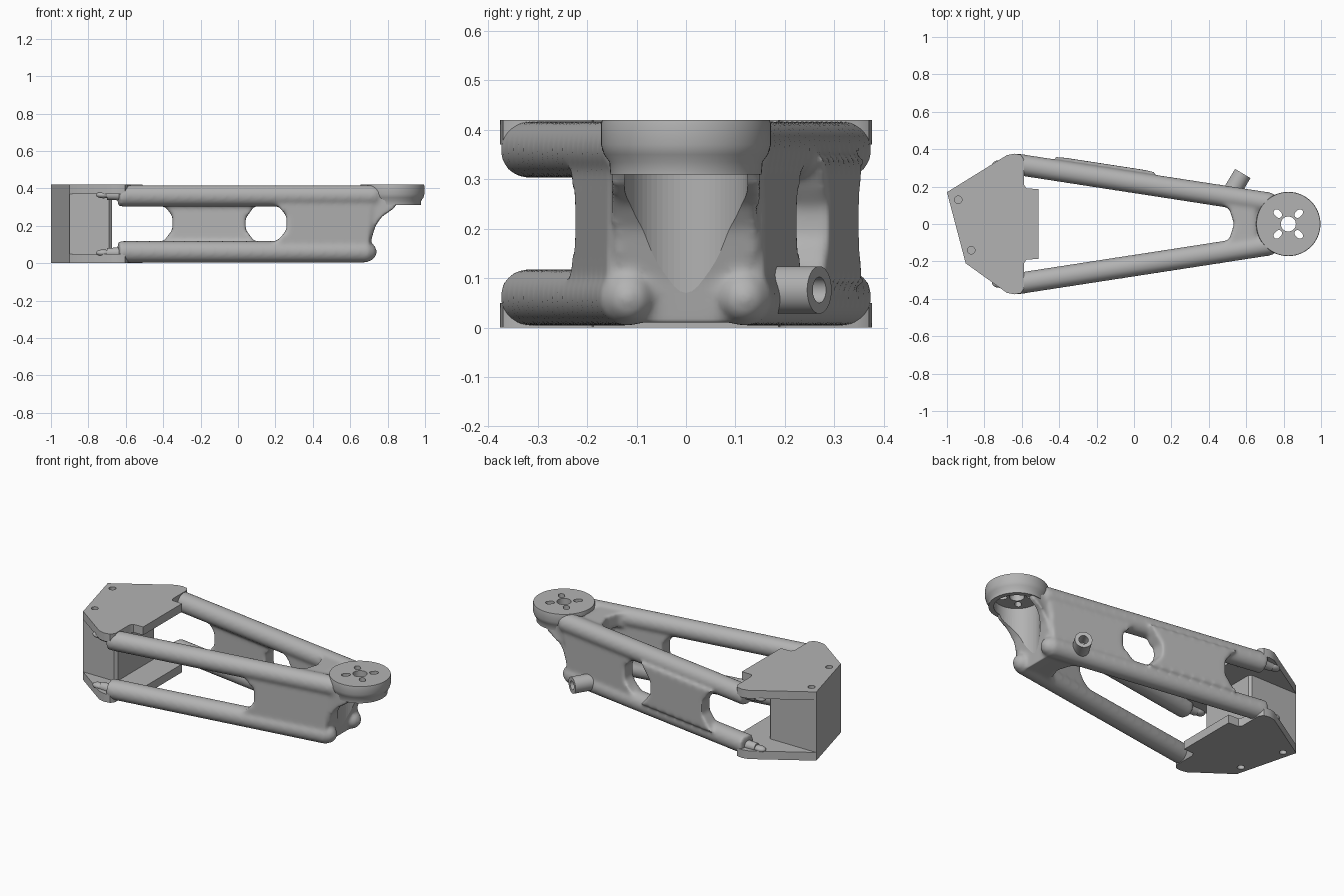
import bpy, bmesh, math
from mathutils import Vector, Matrix

cube = bpy.data.objects.get("Cube")
if cube:
    bpy.data.objects.remove(cube, do_unlink=True)

grey = bpy.data.materials.new("plain_grey")
grey.use_nodes = True
grey.diffuse_color = (0.45, 0.45, 0.45, 1)
grey.node_tree.nodes["Principled BSDF"].inputs["Base Color"].default_value = (0.45, 0.45, 0.45, 1)

HEIGHT = 0.42
ROD_R = 0.058
HEAD = Vector((0.825, 0, 0))


def finish(bm, name, smooth=True):
    """Turn a bmesh into a named, coloured object."""
    bmesh.ops.remove_doubles(bm, verts=bm.verts, dist=1e-5)
    bmesh.ops.recalc_face_normals(bm, faces=bm.faces)
    mesh = bpy.data.meshes.new(name)
    bm.to_mesh(mesh)
    bm.free()
    mesh.materials.append(grey)
    obj = bpy.data.objects.new(name, mesh)
    bpy.context.collection.objects.link(obj)
    if smooth:
        bpy.ops.object.select_all(action='DESELECT')
        obj.select_set(True)
        bpy.context.view_layer.objects.active = obj
        bpy.ops.object.shade_smooth_by_angle(angle=math.radians(35))
    return obj


def prism(bm, lower, upper):
    """Solid between two matching outlines."""
    a = [bm.verts.new(p) for p in lower]
    b = [bm.verts.new(p) for p in upper]
    bm.faces.new(a)
    bm.faces.new(b[::-1])
    for i in range(len(a)):
        j = (i + 1) % len(a)
        bm.faces.new((a[i], a[j], b[j], b[i]))


def tube(bm, start, end, r1, r2=None, sides=40):
    """Capped cylinder or cone from one point to another."""
    start, end = Vector(start), Vector(end)
    axis = end - start
    mat = Matrix.Translation((start + end) / 2) @ axis.to_track_quat('Z', 'Y').to_matrix().to_4x4()
    bmesh.ops.create_cone(bm, cap_ends=True, segments=sides, radius1=r1,
                          radius2=r1 if r2 is None else r2, depth=axis.length, matrix=mat)


def lathe(profile, name, matrix):
    """Spin a closed radius/height profile about z."""
    bm = bmesh.new()
    verts = [bm.verts.new((r, 0, z)) for r, z in profile]
    edges = [bm.edges.new((verts[i], verts[(i + 1) % len(verts)])) for i in range(len(verts))]
    bmesh.ops.spin(bm, geom=verts + edges, cent=(0, 0, 0), axis=(0, 0, 1),
                   angle=2 * math.pi, steps=64, use_merge=True)
    bmesh.ops.dissolve_degenerate(bm, dist=1e-5, edges=bm.edges)
    bm.transform(matrix)
    return finish(bm, name)


def cut(obj, bm, name):
    """Subtract a hidden cutter from an object."""
    cutter = finish(bm, name, False)
    cutter.hide_render = True
    cutter.display_type = 'WIRE'
    cutter.hide_set(True)
    mod = obj.modifiers.new("cut", 'BOOLEAN')
    mod.operation = 'DIFFERENCE'
    mod.solver = 'EXACT'
    mod.object = cutter


def rod_y(x):
    """Distance of the rod axis from the centre line."""
    return 0.315 - 0.154 * (x + 0.6)


def web(bm, side, profile, offset, thick):
    """Panel following the slant of the rods."""
    prism(bm, *[[(x, side * (rod_y(x) + offset + d), z) for x, z in profile]
                for d in (-thick / 2, thick / 2)])


# Frame: four rods, webs and nose column, blended into one skin
bm = bmesh.new()
for side in (-1, 1):
    for z, end in ((0.061, 0.69), (HEIGHT - 0.06, 0.73)):
        stop = (end, side * rod_y(end), z)
        tube(bm, (-0.64, side * rod_y(-0.64), z), stop, ROD_R)
        bmesh.ops.create_uvsphere(bm, u_segments=24, v_segments=12, radius=ROD_R * 0.9,
                                  matrix=Matrix.Translation(stop))
    web(bm, side, [(0.17, 0.09), (0.23, 0.14), (0.26, 0.18), (0.26, 0.25), (0.23, 0.29),
                   (0.18, 0.34), (0.72, 0.34), (0.7, 0.09)], 0.0, 0.09)
web(bm, 1, [(-0.42, 0.09), (-0.38, 0.14), (-0.35, 0.18), (-0.35, 0.25), (-0.38, 0.29),
            (-0.42, 0.34), (0.11, 0.34), (0.07, 0.28), (0.04, 0.24), (0.04, 0.18),
            (0.07, 0.14), (0.11, 0.09)], 0.03, 0.09)
column = [(0.55, 0.02), (0.69, 0.01), (0.705, 0.1), (0.735, 0.2), (0.77, 0.25),
          (0.83, 0.29), (0.86, 0.33), (0.86, 0.39), (0.55, 0.39)]
prism(bm, *[[(x, s * (0.15 if z > 0.15 else 0.13), z) for x, z in column] for s in (-1, 1)])
# inner fillets where the two arms meet
for z in (0.06, HEIGHT - 0.06):
    plan = [(0.44, 0.13), (0.51, 0.08), (0.535, 0), (0.51, -0.08), (0.44, -0.13),
            (0.65, -0.12), (0.65, 0.12)]
    prism(bm, *[[(x, y, z + d) for x, y in plan] for d in (-0.045, 0.045)])
frame = finish(bm, "arm_frame")
skin = frame.modifiers.new("blend", 'REMESH')
skin.mode = 'VOXEL'
skin.voxel_size = 0.01
skin.use_smooth_shade = True
relax = frame.modifiers.new("relax", 'SMOOTH')
relax.factor = 0.5
relax.iterations = 10
bm = bmesh.new()
tube(bm, HEAD - Vector((0, 0, 0.1)), HEAD + Vector((0, 0, 0.5)), 0.125, sides=64)
cut(frame, bm, "motor_space_cutter")

# Round head: hollow cup with a centre hole and four slots
head = lathe([(0.04, 0.42), (0.17, 0.42), (0.172, 0.41), (0.172, 0.37), (0.166, 0.35),
              (0.155, 0.335), (0.153, 0.31), (0.125, 0.31), (0.125, 0.37), (0.04, 0.37)],
             "head_cup", Matrix.Translation(HEAD))
bm = bmesh.new()
for k in range(4):
    a = math.radians(45 + 90 * k)
    out = Vector((math.cos(a), math.sin(a), 0))
    across = Vector((-out.y, out.x, 0)) * 0.017
    slot = []
    for c, base in ((0.07, 180), (0.088, 0)):
        for t in range(-90, 91, 30):
            u = a + math.radians(base + t)
            slot.append(HEAD + out * c + Vector((math.cos(u), math.sin(u), 0)) * 0.017)
    prism(bm, *[[p + Vector((0, 0, z)) for p in slot] for z in (0.3, 0.5)])
cut(head, bm, "head_slot_cutter")

# Mounting plates with blind screw holes
half = [(-0.68, 0.368), (-0.64, 0.376), (-0.605, 0.37), (-0.588, 0.345),
        (-0.588, 0.21), (-0.575, 0.19), (-0.51, 0.187)]
outline = [(-1, 0.17)] + half + [(x, -y) for x, y in half[::-1]] + [(-0.9, -0.21)]
for name, low, high in (("bottom_plate", 0, 0.05), ("top_plate", HEIGHT - 0.05, HEIGHT)):
    bm = bmesh.new()
    prism(bm, *[[(x, y, z) for x, y in outline] for z in (low, high)])
    plate = finish(bm, name)
    bm = bmesh.new()
    for x, y in ((-0.94, 0.13), (-0.87, -0.14)):
        tube(bm, (x, y, low - 0.05), (x, y, high + 0.05), 0.02, sides=24)
    cut(plate, bm, name + "_hole_cutter")

# Solid block joining the plates
bm = bmesh.new()
plan = [(-1, 0.17), (-0.9, -0.21), (-0.69, -0.21), (-0.675, -0.195), (-0.675, 0.155), (-0.69, 0.17)]
prism(bm, *[[(x, y, z) for x, y in plan] for z in (0.04, HEIGHT - 0.04)])
finish(bm, "mount_block")

# Tapered rod tips beside the plates
bm = bmesh.new()
for side in (-1, 1):
    for z in (0.055, HEIGHT - 0.055):
        tube(bm, (-0.62, side * 0.315, z), (-0.7, side * 0.315, z), 0.03, 0.026, 24)
        bmesh.ops.create_uvsphere(bm, u_segments=20, v_segments=10, radius=0.026,
                                  matrix=Matrix.Translation((-0.72, side * 0.315, z))
                                  @ Matrix.Diagonal((1.5, 1, 0.7, 1)))
finish(bm, "rod_tips")

# Hollow peg on the back of the nose
aim = Vector((0.06, 0.1, 0)).to_track_quat('Z', 'Y').to_matrix().to_4x4()
lathe([(0, 0), (0.048, 0), (0.048, 0.155), (0.026, 0.155), (0.026, 0.08), (0, 0.08)],
      "cable_peg", Matrix.Translation((0.502, 0.137, 0.076)) @ aim)
